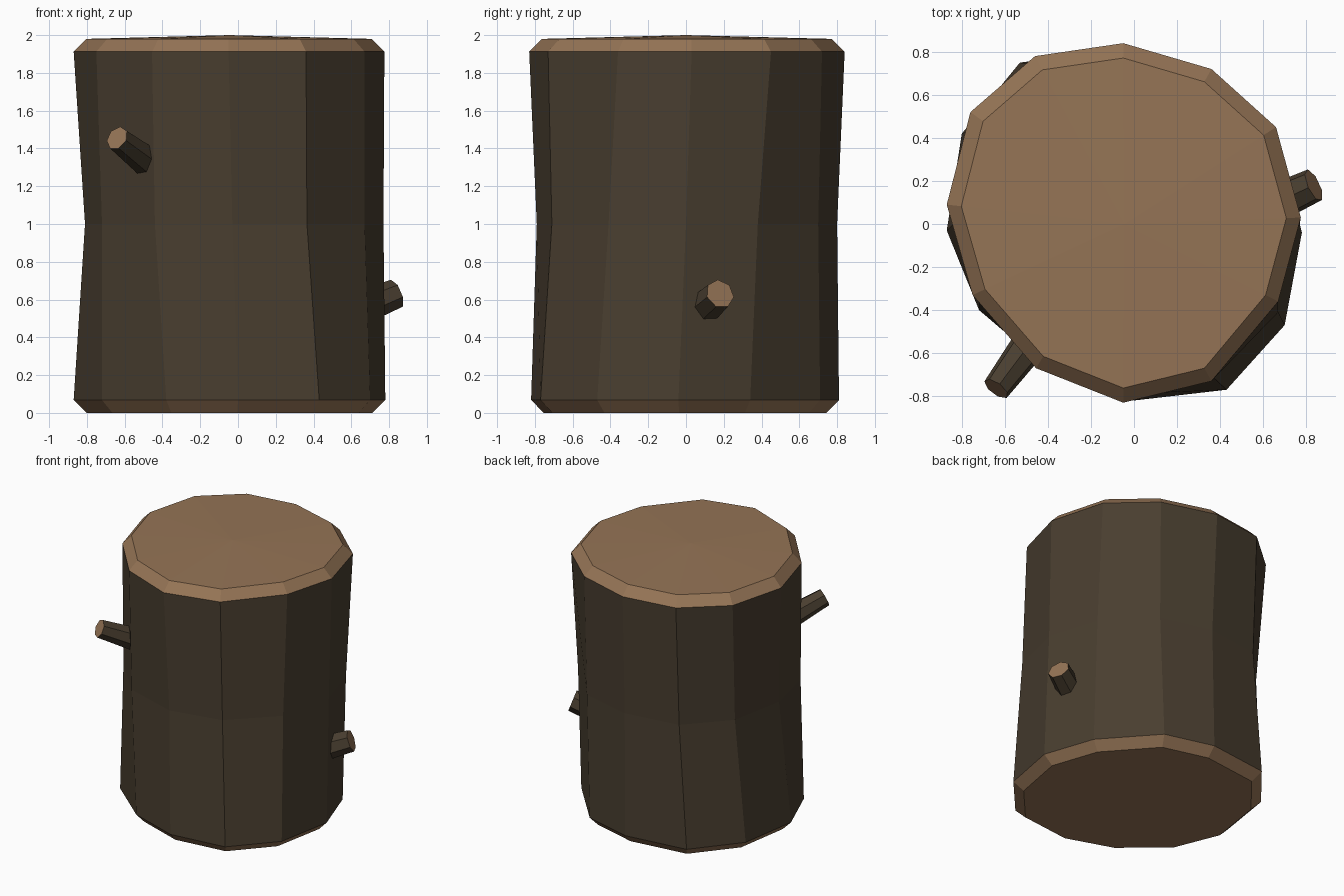
import bpy, bmesh
from mathutils import Vector

if "Cube" in bpy.data.objects:
    bpy.data.objects.remove(bpy.data.objects["Cube"])


def material(name, rgb):
    m = bpy.data.materials.new(name)
    m.diffuse_color = (*rgb, 1)
    m.use_nodes = True
    m.node_tree.nodes["Principled BSDF"].inputs["Base Color"].default_value = m.diffuse_color
    return m


bark = material("dark bark", (0.066, 0.048, 0.029))
wood = material("cut wood", (0.30, 0.175, 0.092))


def make_object(name, bm):
    bmesh.ops.recalc_face_normals(bm, faces=bm.faces)
    me = bpy.data.meshes.new(name)
    bm.to_mesh(me)
    bm.free()
    me.materials.append(bark)
    me.materials.append(wood)
    ob = bpy.data.objects.new(name, me)
    bpy.context.collection.objects.link(ob)
    return ob


def bridge(bm, a, b, mat):
    n = len(a)
    for i in range(n):
        j = (i + 1) % n
        bm.faces.new((a[i], a[j], b[j], b[i])).material_index = mat


# Irregular twelve-sided outlines of the log, clockwise from the right
bottom = [(.78, -.04), (.70, -.47), (.43, -.77), (0, -.82), (-.38, -.69), (-.72, -.40),
          (-.87, -.03), (-.80, .42), (-.53, .75), (-.05, .81), (.32, .71), (.65, .34)]
middle = [(.77, 0), (.67, -.41), (.365, -.71), (-.03, -.79), (-.44, -.66), (-.72, -.36),
          (-.81, .03), (-.73, .45), (-.46, .74), (-.04, .80), (.35, .70), (.65, .38)]
top = [(.775, .03), (.67, -.36), (.36, -.73), (-.05, -.83), (-.455, -.67), (-.75, -.33),
       (-.87, .09), (-.76, .52), (-.46, .78), (-.05, .84), (.36, .72), (.66, .45)]


def inset(outline, f=0.918, c=(-.045, 0)):
    return [(c[0] + (x - c[0]) * f, c[1] + (y - c[1]) * f) for x, y in outline]


# Log: bark sides, bevelled cut rims and slightly domed top
bm = bmesh.new()
layers = [(inset(bottom), 0), (bottom, .068), (middle, 1.0), (top, 1.912), (inset(top), 1.98)]
rings = [[bm.verts.new((x, y, z)) for x, y in o] for o, z in layers]
for k, mat in enumerate((1, 0, 0, 1)):
    bridge(bm, rings[k], rings[k + 1], mat)
bm.faces.new(rings[0]).material_index = 1
apex = bm.verts.new((-.045, 0, 2.0))
for i in range(12):
    bm.faces.new((rings[4][i], rings[4][(i + 1) % 12], apex)).material_index = 1
make_object("log", bm)


# Branch stubs: tapered seven-sided pegs with a cut wood end
def stub(name, base, tip, r_base, r_tip):
    base, tip = Vector(base), Vector(tip)
    d = tip - base
    bm = bmesh.new()
    bmesh.ops.create_cone(bm, cap_ends=True, segments=7, radius1=r_base, radius2=r_tip, depth=d.length)
    for f in bm.faces:
        f.material_index = 1 if f.normal.z > 0.9 else 0
    ob = make_object(name, bm)
    ob.location = (base + tip) / 2
    ob.rotation_euler = d.to_track_quat('Z', 'Y').to_euler()


stub("upper_branch_stub", (-.45, -.51, 1.31), (-.64, -.765, 1.455), .088, .066)
stub("lower_branch_stub", (.64, .09, .55), (.835, .18, .63), .092, .08)
